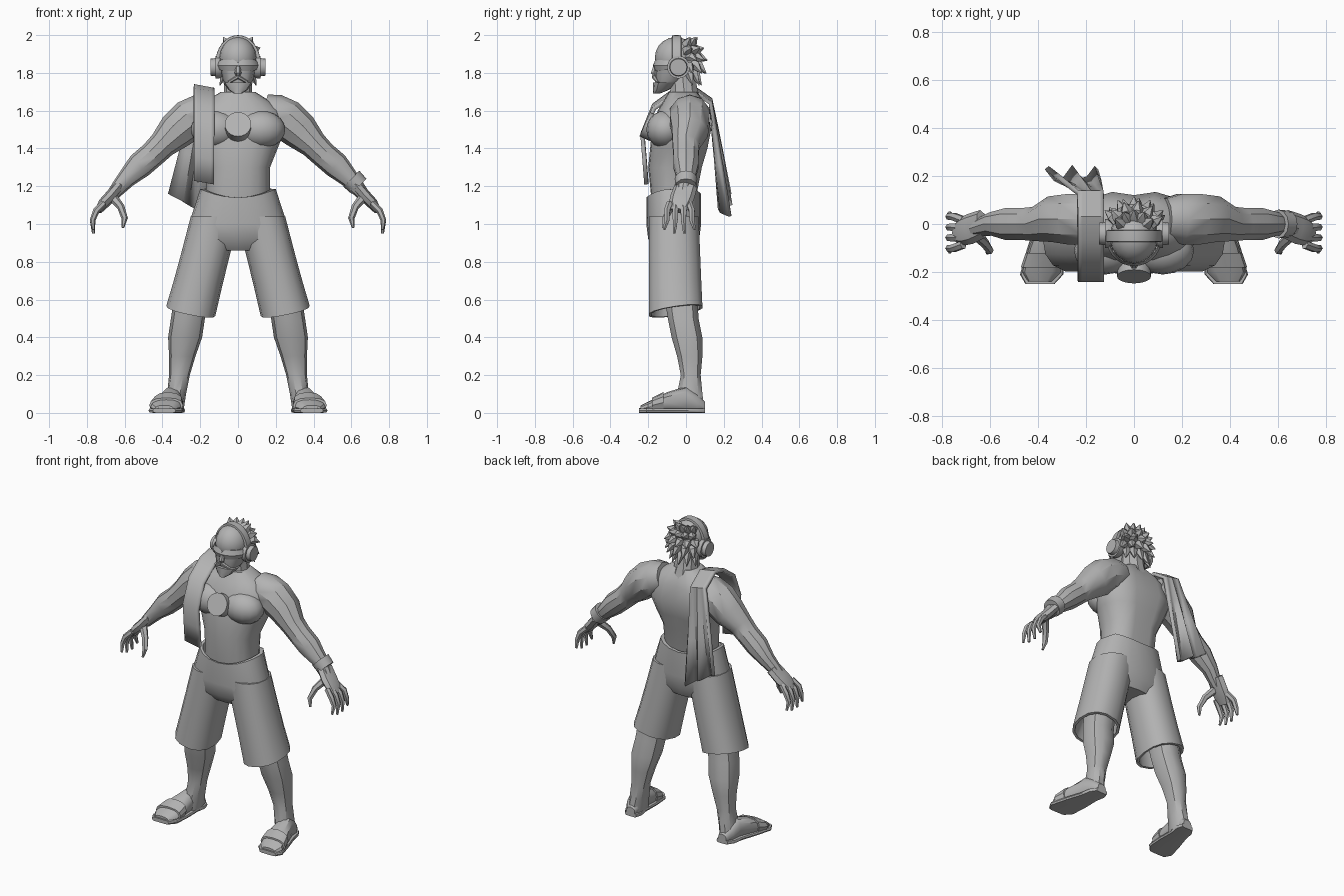
import bpy, bmesh, math
from mathutils import Vector

if "Cube" in bpy.data.objects:
    bpy.data.objects.remove(bpy.data.objects["Cube"], do_unlink=True)

grey = bpy.data.materials.new("plain_grey")
grey.use_nodes = True
grey.diffuse_color = (.45, .45, .45, 1)
grey.node_tree.nodes["Principled BSDF"].inputs["Base Color"].default_value = grey.diffuse_color


def finish(name, bm):
    """Turn a bmesh into a grey object, smooth except at sharp edges."""
    bmesh.ops.recalc_face_normals(bm, faces=bm.faces)
    mesh = bpy.data.meshes.new(name)
    bm.to_mesh(mesh)
    bm.free()
    mesh.materials.append(grey)
    ob = bpy.data.objects.new(name, mesh)
    bpy.context.collection.objects.link(ob)
    bpy.ops.object.select_all(action='DESELECT')
    ob.select_set(True)
    bpy.context.view_layer.objects.active = ob
    bpy.ops.object.shade_smooth_by_angle(angle=math.radians(35))
    return ob


def loft(name, rings, side=1, closed=True):
    """Skin a list of rings; side = -1 mirrors across x."""
    bm = bmesh.new()
    rows = [[bm.verts.new((p.x * side, p.y, p.z)) for p in ring] for ring in rings]
    count = len(rows[0])
    for low, high in zip(rows, rows[1:]):
        for i in range(count if closed else count - 1):
            j = (i + 1) % count
            bm.faces.new((low[i], low[j], high[j], high[i]))
    if closed:
        bm.faces.new(rows[0])
        bm.faces.new(rows[-1])
    return finish(name, bm)


def oval(centre, u, v, count=12, power=2):
    """Superellipse ring with half axes u and v."""
    ring = []
    for i in range(count):
        angle = math.tau * i / count
        c, s = math.cos(angle), math.sin(angle)
        ring.append(Vector(centre) + Vector(u) * math.copysign(abs(c) ** (2 / power), c)
                    + Vector(v) * math.copysign(abs(s) ** (2 / power), s))
    return ring


def level(z, x, half_width, front, back, count=12):
    """Horizontal body section between a front and a back depth."""
    return oval((x, (front + back) / 2, z), (half_width, 0, 0),
                (0, (back - front) / 2, 0), count, 2.3)


def tube(name, path, side=1, count=10, flat=1, across=(0, 1, 0)):
    """Tube along (x, y, z, radius) points, widened by flat in one direction."""
    points = [Vector(q[:3]) for q in path]
    rings = []
    for i, (point, q) in enumerate(zip(points, path)):
        ahead = points[min(i + 1, len(points) - 1)] - points[max(i - 1, 0)]
        v = Vector(across)
        v = (v - v.project(ahead)).normalized()
        rings.append(oval(point, ahead.normalized().cross(v) * q[3], v * q[3] * flat, count))
    return loft(name, rings, side)


def ball(name, centre, radii, side=1):
    bm = bmesh.new()
    bmesh.ops.create_uvsphere(bm, u_segments=16, v_segments=10, radius=1)
    for vert in bm.verts:
        vert.co = Vector(a + b * r for a, b, r in zip(centre, vert.co, radii))
        vert.co.x *= side
    return finish(name, bm)


# Torso, with a groove along the spine
torso = [level(z, 0, width, front, back, 20) for z, width, front, back in (
    (1.1, .17, -.18, .05), (1.3, .17, -.2, .09), (1.4, .21, -.19, .12),
    (1.5, .25, -.18, .14), (1.6, .23, -.15, .12), (1.65, .17, -.12, .1), (1.7, .09, -.09, .06))]
for ring in torso:
    max(ring, key=lambda p: p.y).y -= .02
loft("torso", torso)
tube("neck", [(0, 0, 1.6, .1), (0, -.01, 1.7, .075), (0, -.02, 1.8, .07)])

# Chest badge, tilted with the chest
badge_normal = Vector((0, -.9, .4)).normalized()
badge_up = Vector((0, .4, .9)).normalized()
loft("chest_badge", [oval(Vector((0, -.2, 1.52)) + badge_normal * out, (.07, 0, 0), badge_up * .07, 24)
                     for out in (-.05, .02)])

# Skull, jaw and beard
ball("skull", (0, -.055, 1.88), (.1, .11, .11))
loft("jaw", [level(z, 0, width, front, back) for z, width, front, back in (
    (1.72, .04, -.15, -.08), (1.76, .08, -.16, -.02), (1.87, .1, -.16, .04))])
loft("beard", [level(z, 0, width, -.175, back) for z, width, back in (
    (1.69, .02, -.14), (1.71, .05, -.09), (1.75, .08, -.04))])
tube("nose", [(0, -.16, 1.85, .01), (0, -.17, 1.8, .018), (0, -.16, 1.78, .01)], count=6)
tube("moustache", [(-.05, -.15, 1.75, .008), (0, -.17, 1.78, .012), (.05, -.15, 1.75, .008)], count=6)

# Wraparound glasses follow the face and narrow over the nose
shades = []
for step in range(-6, 7):
    angle = step * .23
    outward = Vector((math.sin(angle), -math.cos(angle), 0))
    height = .03 * math.cos(angle / 2) if step else .015
    shades.append(oval(Vector((0, -.06, 1.84)) + outward * .105, outward * .01, (0, 0, height), 4))
loft("glasses", shades)

# Headphones
band = []
for step in range(17):
    angle = math.pi * step / 16
    ray = Vector((math.cos(angle), 0, math.sin(angle)))
    middle = Vector((ray.x * .11, -.05, 1.85 + ray.z * .14))
    band.append(oval(middle, ray * .01, (0, .025, 0), 8, 6))
loft("headphone_band", band)

# Swept-back hair in rows down the skull
hair_root = Vector((0, -.04, 1.87))
for row in range(5):
    lift = math.radians(50 - row * 22)
    for lock in range(-2, 3):
        turn = (lock + row % 2 * .3) * .45
        ray = Vector((math.sin(turn) * math.cos(lift), math.cos(turn) * math.cos(lift), math.sin(lift)))
        root, middle, tip = (hair_root + ray * reach for reach in (.06, .12, .155))
        tip.z -= .01 * row
        tube("hair_spike", [(*root, .035), (*middle, .025), (*tip, .002)],
             count=5, across=(1, 0, .2))

# Hips of the shorts; the waistband dips at the front and rises at the sides
hips = []
for z, width, front, back, dip in (
        (1.1, .17, -.18, .05, 0), (1.14, .18, -.2, .06, 1), (1.14, .2, -.21, .08, 1),
        (1, .26, -.21, .08, 0), (.92, .27, -.2, .07, 0), (.86, .15, -.15, .04, 0)):
    ring = level(z, 0, width, front, back, 20)
    for p in ring:
        p.z += dip * (.045 * (p.x / width) ** 2 + (.02 if p.y > 0 else 0))
    hips.append(ring)
loft("shorts_hips", hips)


def shorts_section(down, inset=0, tilt=0):
    """Section of a shorts leg; down runs from hip 0 to hem 1."""
    x = .12 + .13 * down
    ring = level(1.04 - .5 * down, x, .13 - inset, -.2 + inset, .07 + .02 * down - inset, 14)
    for p in ring:
        p.z += tilt * ((p.x - x) * .2 + (p.y + .05) * .15)
    return ring


foot = ((.1, .03, .06), (.06, .05, .1), (0, .05, .14), (-.1, .07, .11), (-.2, .08, .06), (-.24, .05, .04))


def foot_rings(sections, extra=0, sole=None):
    """Upright sections from heel to toe, turned slightly outward."""
    return [oval((.35 - .17 * y, y - extra * (y < 0), (sole or height) / 2), (width + extra, 0, 0),
                 (0, 0, (sole or height) / 2), 12, 5 if sole else 2.4)
            for y, width, height in sections]


for side, word in ((1, "left_"), (-1, "right_")):
    loft(word + "shorts_leg", [
        shorts_section(0), shorts_section(.4), shorts_section(.7, 0, .3), shorts_section(1, 0, 1),
        shorts_section(1, .015, 1), shorts_section(.75, .03, 1)], side)

    # Calf leans outward toward the ankle
    loft(word + "leg", [level(z, .34 - .15 * z, width, front, back, 10) for z, width, front, back in (
        (.7, .09, -.13, .06), (.5, .09, -.1, .07), (.4, .09, -.08, .09), (.3, .07, -.05, .09),
        (.2, .055, -.03, .08), (.1, .05, -.05, .09), (.02, .05, -.06, .1))], side)
    loft(word + "foot", foot_rings(foot), side)
    loft(word + "sandal_sole", foot_rings(foot, .01, .025), side)
    loft(word + "sandal_strap", foot_rings(((-.12, .08, .11), (-.18, .09, .08))), side)

    ball(word + "chest_muscle", (.12, -.11, 1.5), (.13, .1, .1), side)

    # Arm from shoulder to wrist
    tube(word + "arm", [
        (.13, .02, 1.6, .09), (.19, .02, 1.58, .11), (.26, .02, 1.55, .11), (.33, .02, 1.49, .1),
        (.4, 0, 1.42, .075), (.45, 0, 1.37, .07), (.52, 0, 1.31, .07), (.59, 0, 1.24, .05),
        (.66, -.02, 1.16, .035)], side)
    tube(word + "palm", [(.63, 0, 1.2, .03), (.68, -.02, 1.14, .032),
                         (.71, -.03, 1.11, .03), (.74, -.04, 1.07, .02)], side, 8, 2)

    # Fingers fan out across the palm
    for finger in (-1.5, -.5, .5, 1.5):
        y = finger * .034 - .035
        fan = finger * .01
        tip_height = .94 + .02 * abs(finger)
        tube(word + "finger", [(.71, y, 1.11, .018), (.75, y + fan, 1.07, .018),
                               (.77, y + fan, 1.02, .015), (.765, y + fan * 2, tip_height, .008)], side, 6)
    tube(word + "thumb", [(.67, -.03, 1.15, .026), (.62, -.08, 1.09, .02),
                          (.6, -.11, 1.03, .017), (.61, -.12, .98, .007)], side, 6)

    # Ear cup with a raised outer disc
    loft(word + "ear_cup", [oval((x, -.04, 1.83), (0, radius, 0), (0, 0, radius), 16)
                            for x, radius in ((.08, .05), (.1, .06), (.12, .06), (.12, .048), (.145, .045))], side)

tube("wristband", [(.6, 0, 1.24, .06), (.64, 0, 1.2, .056)], count=12)

# Towel over the right shoulder; it widens into pleats down the back
towel_rows = []
for y, z in ((-.21, 1.22), (-.22, 1.35), (-.23, 1.47), (-.17, 1.62), (-.06, 1.7), (.03, 1.72),
             (.13, 1.65), (.15, 1.5), (.17, 1.35), (.2, 1.1)):
    fan = (1.65 - z) * 1.8 if y > .1 else 0
    towel_rows.append([Vector((-.18 - .08 * fan + t / 3 * (.054 + .05 * fan),
                               y + .036 * fan * math.cos(t * 2.2),
                               z - t / 3 * (.01 + .05 * fan))) for t in range(-3, 4)])
towel = loft("towel", towel_rows, closed=False)
thickness = towel.modifiers.new("thickness", 'SOLIDIFY')
thickness.thickness = .022
thickness.offset = 0
